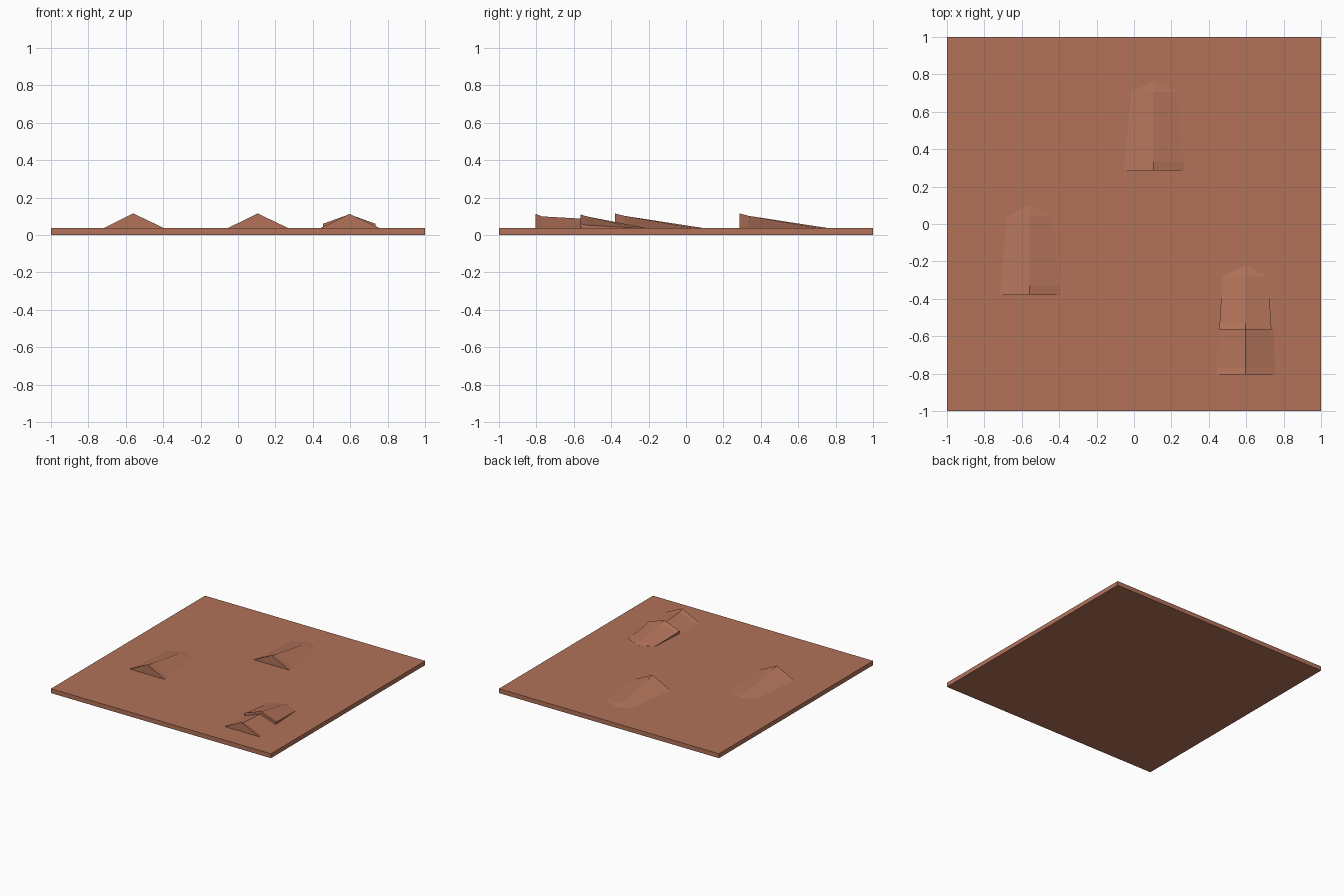
import bpy
import bmesh

if "Cube" in bpy.data.objects:
    bpy.data.objects.remove(bpy.data.objects["Cube"], do_unlink=True)

clay = bpy.data.materials.new("terracotta")
clay.use_nodes = True
COLOUR = (0.445, 0.171, 0.102, 1)
clay.diffuse_color = COLOUR
clay.node_tree.nodes["Principled BSDF"].inputs["Base Color"].default_value = COLOUR

TOP = 0.036      # upper surface of the slab
SUNK = 0.03      # buried underside of the ridges


def finish(name, bm):
    bmesh.ops.recalc_face_normals(bm, faces=bm.faces)
    mesh = bpy.data.meshes.new(name)
    bm.to_mesh(mesh)
    bm.free()
    mesh.materials.append(clay)
    obj = bpy.data.objects.new(name, mesh)
    bpy.context.collection.objects.link(obj)
    return obj


def ridge(name, x, y, sections):
    """Loft gabled sections (y offset, left half, right half, eave z, peak z)."""
    bm = bmesh.new()
    rings = []
    for dy, left, right, eave, peak in sections:
        outline = [(-left, SUNK), (-left, eave), (0, peak), (right, eave), (right, SUNK)]
        rings.append([bm.verts.new((x + dx, y + dy, z)) for dx, z in outline])
    for a, b in zip(rings, rings[1:]):
        for i in range(5):
            j = (i + 1) % 5
            bm.faces.new((a[i], a[j], b[j], b[i]))
    bm.faces.new(rings[0])
    bm.faces.new(rings[-1][::-1])
    bmesh.ops.remove_doubles(bm, verts=bm.verts, dist=0.0005)
    return finish(name, bm)


# Flat square slab
bm = bmesh.new()
bmesh.ops.create_cube(bm, size=1)
bmesh.ops.scale(bm, vec=(2, 2, TOP), verts=bm.verts)
bmesh.ops.translate(bm, vec=(0, 0, TOP / 2), verts=bm.verts)
finish("base_slab", bm)

# Two whole ridges, tall in front and tapering into the slab behind
whole = [
    (0, 0.16, 0.165, TOP, 0.115),
    (0.05, 0.153, 0.158, TOP, 0.102),
    (0.42, 0.12, 0.125, TOP, 0.045),
    (0.48, 0, 0, TOP, TOP),
]
ridge("left_ridge", -0.56, -0.38, whole)
ridge("back_ridge", 0.105, 0.285, whole)

# Broken ridge: low front piece, and a raised rear piece behind it
ridge("broken_ridge_front", 0.595, -0.805, [
    (0, 0.155, 0.165, TOP, 0.113),
    (0.035, 0.15, 0.16, TOP, 0.099),
    (0.25, 0.14, 0.15, TOP, 0.087),
])
ridge("broken_ridge_rear", 0.595, -0.565, [
    (0, 0.14, 0.14, 0.06, 0.11),
    (0.035, 0.137, 0.138, 0.052, 0.099),
    (0.285, 0.122, 0.122, 0.038, 0.05),
    (0.345, 0, 0, TOP, 0.038),
])
